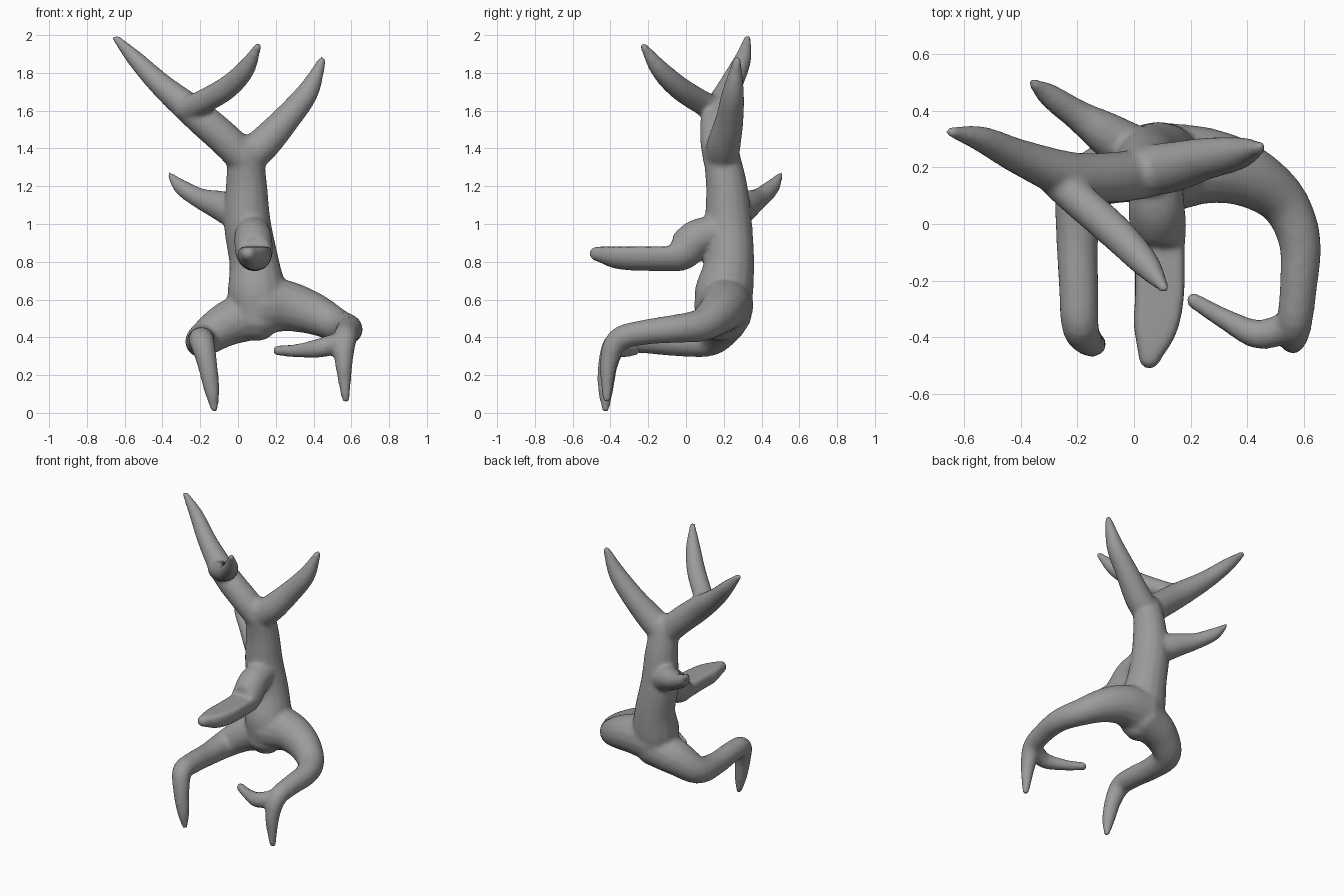
import bpy, bmesh, math
from mathutils import Vector

cube = bpy.data.objects.get("Cube")
if cube:
    bpy.data.objects.remove(cube, do_unlink=True)

SIDES = 16
STEPS = 5
CAP_ANGLES = [math.radians(a) for a in (30, 60, 82)]


def spline(a, b, c, d, t):
    """Smooth interpolation between b and c."""
    return 0.5 * (2 * b + (c - a) * t + (2 * a - 5 * b + 4 * c - d) * t * t
                  + (3 * b - a - 3 * c + d) * t ** 3)


def round_end(end, inner):
    """Stations of a half ball that closes the path beyond its end."""
    centre, radius = end
    out = (centre - inner[0]).normalized()
    return [(centre + out * radius * math.sin(a), radius * math.cos(a)) for a in CAP_ANGLES]


def limb(bm, points, flat_top=None):
    """Tapered round limb through (x, y, z, radius) points, rounded at both ends."""
    pts = [Vector(p) for p in points]
    pts = [pts[0] * 2 - pts[1]] + pts + [pts[-1] * 2 - pts[-2]]
    path = [spline(*pts[i:i + 4], s / STEPS) for i in range(len(pts) - 3) for s in range(STEPS)]
    path.append(pts[-2])
    stations = [(p.to_3d(), max(p.w, 0.012)) for p in path]
    stations = (round_end(stations[0], stations[1])[::-1] + stations
                + round_end(stations[-1], stations[-2]))
    last = len(stations) - 1
    previous = side = tangent = None
    for i, (centre, radius) in enumerate(stations):
        new = (stations[min(i + 1, last)][0] - stations[max(i - 1, 0)][0]).normalized()
        if side is None:
            side = new.orthogonal().normalized()
        else:
            side = tangent.rotation_difference(new) @ side
        tangent = new
        other = tangent.cross(side)
        ring = []
        for k in range(SIDES):
            a = math.tau * k / SIDES
            co = centre + (side * math.cos(a) + other * math.sin(a)) * radius
            if flat_top is not None and co.y < -0.07:
                co.z = min(co.z, flat_top)
            ring.append(bm.verts.new(co))
        if previous:
            for k in range(SIDES):
                n = (k + 1) % SIDES
                bm.faces.new((previous[k], previous[n], ring[n], ring[k]))
        else:
            bm.faces.new(ring[::-1])
        previous = ring
    bm.faces.new(previous)


bm = bmesh.new()

# Trunk
limb(bm, [(0.04, 0.185, 1.38, 0.095), (0.045, 0.215, 1.2, 0.11), (0.05, 0.225, 1.0, 0.125),
          (0.085, 0.23, 0.8, 0.132), (0.1, 0.2, 0.63, 0.155), (0.1, 0.18, 0.51, 0.13)])
# Left upper branch
limb(bm, [(0.04, 0.19, 1.34, 0.09), (0.13, 0.2, 1.42, 0.09), (0.25, 0.23, 1.55, 0.075),
          (0.37, 0.25, 1.7, 0.058), (0.445, 0.27, 1.865, 0.022)])
# Right upper branch
limb(bm, [(0.04, 0.18, 1.34, 0.09), (-0.07, 0.165, 1.45, 0.09), (-0.22, 0.17, 1.58, 0.085),
          (-0.4, 0.235, 1.73, 0.064), (-0.54, 0.3, 1.87, 0.046), (-0.645, 0.325, 1.982, 0.02)])
# Forward fork of the right upper branch
limb(bm, [(-0.27, 0.16, 1.61, 0.07), (-0.2, 0.09, 1.64, 0.065), (-0.06, -0.035, 1.72, 0.062),
          (0.04, -0.14, 1.82, 0.05), (0.105, -0.225, 1.94, 0.02)])
# Small rear branch
limb(bm, [(0.02, 0.24, 1.05, 0.1), (-0.1, 0.32, 1.1, 0.078), (-0.2, 0.385, 1.135, 0.055),
          (-0.3, 0.455, 1.195, 0.042), (-0.36, 0.5, 1.26, 0.016)])
# Front arm with a flat top
limb(bm, [(0.08, 0.17, 0.96, 0.09), (0.08, 0.06, 0.925, 0.1), (0.085, -0.02, 0.855, 0.1),
          (0.09, -0.1, 0.84, 0.09), (0.09, -0.25, 0.84, 0.088), (0.075, -0.37, 0.84, 0.078),
          (0.055, -0.47, 0.843, 0.042)], flat_top=0.88)
# Right leg
limb(bm, [(0.1, 0.21, 0.53, 0.14), (-0.06, 0.19, 0.47, 0.118), (-0.18, 0.12, 0.39, 0.092),
          (-0.2, -0.05, 0.375, 0.075), (-0.195, -0.23, 0.385, 0.07), (-0.19, -0.36, 0.375, 0.066),
          (-0.165, -0.41, 0.27, 0.054), (-0.14, -0.425, 0.13, 0.042), (-0.125, -0.425, 0.02, 0.02)])
# Left leg
limb(bm, [(0.12, 0.2, 0.57, 0.16), (0.26, 0.205, 0.565, 0.135), (0.4, 0.17, 0.525, 0.112),
          (0.525, 0.08, 0.465, 0.088), (0.585, -0.06, 0.445, 0.075), (0.58, -0.23, 0.425, 0.066),
          (0.565, -0.36, 0.385, 0.062), (0.56, -0.41, 0.26, 0.047), (0.57, -0.42, 0.075, 0.022)])
# Twig on the left leg
limb(bm, [(0.555, -0.36, 0.38, 0.055), (0.44, -0.39, 0.345, 0.052), (0.32, -0.335, 0.33, 0.037),
          (0.21, -0.27, 0.33, 0.028)])

mesh = bpy.data.meshes.new("branching_trunk")
bm.to_mesh(mesh)
bm.free()
trunk = bpy.data.objects.new("branching_trunk", mesh)
bpy.context.scene.collection.objects.link(trunk)

# Plain grey surface
grey = bpy.data.materials.new("grey_wood")
grey.use_nodes = True
colour = (0.33, 0.33, 0.33, 1)
grey.diffuse_color = colour
grey.node_tree.nodes["Principled BSDF"].inputs["Base Color"].default_value = colour
mesh.materials.append(grey)

# Blend the limbs into one smooth skin
remesh = trunk.modifiers.new("merge", "REMESH")
remesh.mode = 'VOXEL'
remesh.voxel_size = 0.013
remesh.use_smooth_shade = True
smooth = trunk.modifiers.new("soften", "SMOOTH")
smooth.factor = 0.5
smooth.iterations = 6
